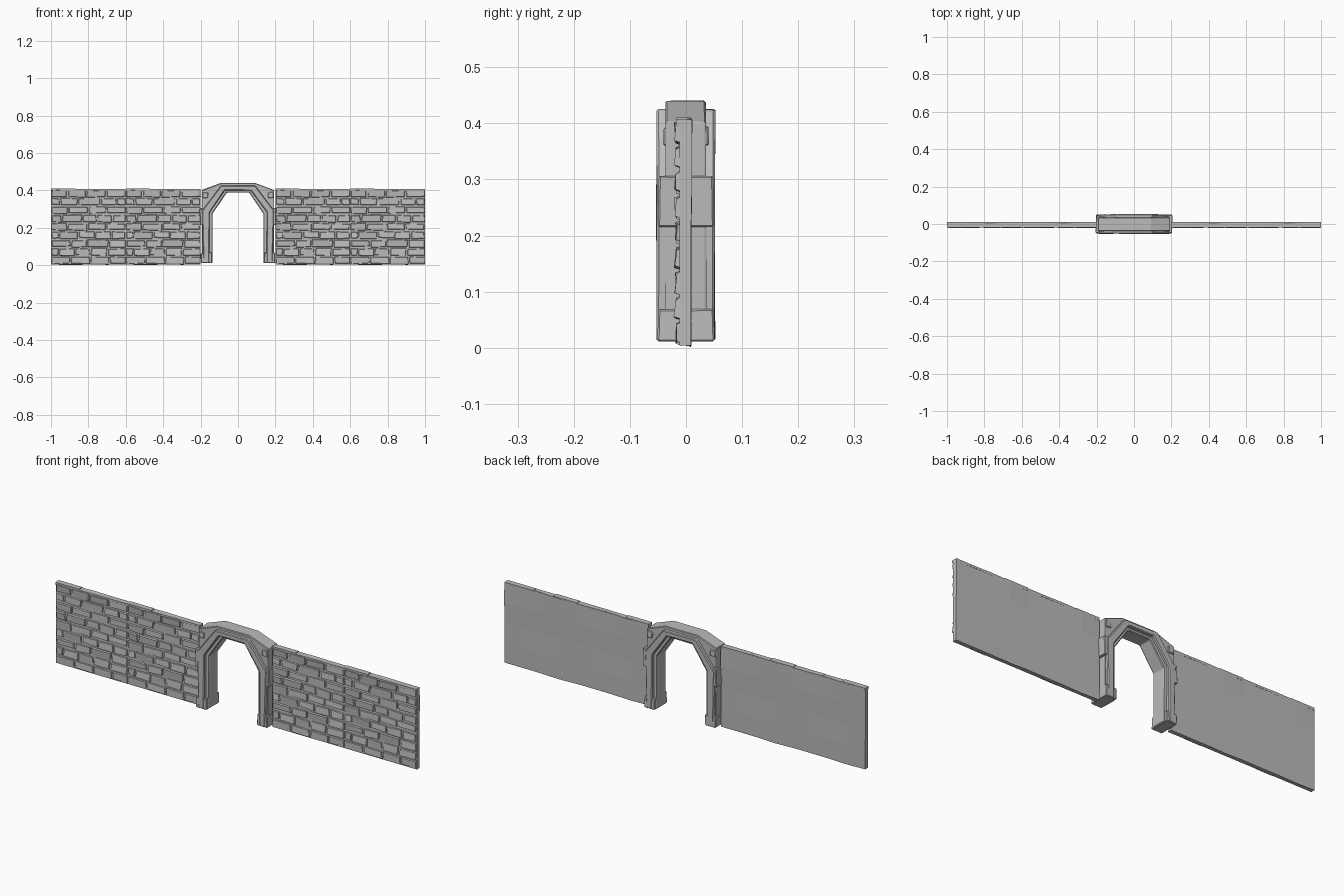
import bpy, bmesh, random
from mathutils import Vector

cube = bpy.data.objects.get("Cube")
if cube:
    bpy.data.objects.remove(cube, do_unlink=True)

random.seed(7)
stone = bpy.data.materials.new("grey stone")
stone.use_nodes = True
grey = (0.5, 0.5, 0.5, 1)
stone.diffuse_color = grey
stone.node_tree.nodes["Principled BSDF"].inputs["Base Color"].default_value = grey


def jit(a):
    return random.uniform(-a, a)


def finish(bm, name):
    bmesh.ops.recalc_face_normals(bm, faces=bm.faces)
    me = bpy.data.meshes.new(name)
    bm.to_mesh(me)
    bm.free()
    me.materials.append(stone)
    return place(me, name)


def place(me, name, x=0):
    ob = bpy.data.objects.new(name, me)
    ob.location.x = x
    bpy.context.collection.objects.link(ob)
    return ob


def loft(bm, a, b):
    """Closed solid between two matching loops."""
    va, vb = ([bm.verts.new(p) for p in loop] for loop in (a, b))
    n = len(a)
    for i in range(n):
        bm.faces.new((va[i], va[(i + 1) % n], vb[(i + 1) % n], vb[i]))
    bm.faces.new(va)
    bm.faces.new(vb)


def brick(bm, x0, x1, z0, z1):
    """Rough block with sloped edges and a slightly tilted face."""
    corners = [(x0, z0, 1, 1), (x1, z0, -1, 1), (x1, z1, -1, -1), (x0, z1, 1, -1)]
    back, front = [], []
    depth, tilt = -0.018 + jit(0.002), jit(0.002)
    for x, z, sx, sz in corners:
        x, z = x + jit(0.003), z + jit(0.003)
        back.append((x, -0.008, z))
        front.append((x + sx * 0.004, depth + tilt * sz + jit(0.001), z + sz * 0.004))
    loft(bm, back, front)


def wall_panel():
    width, top, rows = 0.40, 0.405, 9
    bm = bmesh.new()
    # backing slab with a faintly uneven rear face
    slab = [(-0.2, 0.004), (0.2, 0.004), (0.2, top), (-0.2, top)]
    loft(bm, [(x, -0.012, z) for x, z in slab], [(x, 0.010, z) for x, z in slab])
    bmesh.ops.subdivide_edges(bm, edges=bm.edges[:], cuts=3, use_grid_fill=True)
    for v in bm.verts:
        if v.co.y > 0:
            v.co.y += jit(0.0015)
            if abs(v.co.x) < 0.19:
                v.co.z += jit(0.004)
    # staggered courses
    h = (top - 0.004) / rows
    for r in range(rows):
        z0 = 0.004 + r * h
        cuts = [-width / 2]
        x = cuts[0] + (0.055 if r % 2 else 0.1) + jit(0.015)
        while x < width / 2 - 0.035:
            cuts.append(x)
            x += random.uniform(0.075, 0.125)
        cuts.append(width / 2)
        for a, b in zip(cuts, cuts[1:]):
            drop = random.choice((0, 0, 0.004))
            brick(bm, a + 0.002, b - 0.002, z0 + 0.002 + drop, z0 + h - 0.002)
    # coping stones along the top
    x = -0.2
    for w in (0.13, 0.11, 0.16):
        c = [(x, -0.018), (x + w, -0.018), (x + w, 0.010), (x, 0.010)]
        rise = 0.409 + jit(0.003)
        loft(bm, [(p, q, 0.396) for p, q in c], [(p, q, rise) for p, q in c])
        x += w
    return finish(bm, "wall_panel")


panel = wall_panel()
panel.location.x = -0.8
for n, x in enumerate((-0.4, 0.4, 0.8)):
    place(panel.data, f"wall_panel_{n + 2}", x)


def arch_ring(name, inner, outer, y0, y1, rough=0.0, bevel=0.003):
    """Mirrored arch band; inner and outer list the right half from the floor up."""
    def full(half):
        return half + [(-x, z) for x, z in reversed(half)]
    bm = bmesh.new()
    loops = []
    for (a, c), (b, d) in zip(full(inner), full(outer)):
        pts = [(a, y0, c), (b, y0, d), (b, y1, d), (a, y1, c)]
        loops.append([bm.verts.new(Vector(p) + Vector((jit(rough), jit(rough), jit(rough))))
                      for p in pts])
    for p, q in zip(loops, loops[1:]):
        for i in range(4):
            j = (i + 1) % 4
            bm.faces.new((p[i], p[j], q[j], q[i]))
    bm.faces.new(loops[0])
    bm.faces.new(loops[-1])
    ob = finish(bm, name)
    mod = ob.modifiers.new("worn edges", "BEVEL")
    mod.width = bevel
    mod.segments = 1
    mod.limit_method = "ANGLE"
    return ob


# core of the gateway, including the shoulders beside the arch
arch_ring("arch_core",
          [(0.137, 0.012), (0.137, 0.275), (0.060, 0.388)],
          [(0.193, 0.012), (0.193, 0.402), (0.090, 0.440)], -0.036, 0.036, 0.001)

# raised mouldings on both faces
for side, s in (("front", -1), ("back", 1)):
    arch_ring(side + "_moulding",
              [(0.153, 0.012), (0.153, 0.283), (0.069, 0.401)],
              [(0.186, 0.012), (0.192, 0.292), (0.092, 0.425)],
              s * 0.030, s * 0.052, 0.0015, 0.004)


def block(name, x0, x1, y, z0, z1):
    bm = bmesh.new()
    c = [(x0, -y), (x1, -y), (x1, y), (x0, y)]
    loft(bm, [(p, q, z0) for p, q in c],
         [(p + jit(0.003), q * 0.97, z1 + jit(0.005)) for p, q in c])
    ob = finish(bm, name)
    mod = ob.modifiers.new("worn edges", "BEVEL")
    mod.width = 0.003
    mod.segments = 1


# feet, springing stones and shoulder stones, one of each per side
for side, s in (("right", -1), ("left", 1)):
    block(side + "_foot", s * 0.139, s * 0.198, 0.051, 0.011, 0.065)
    block(side + "_springer", s * 0.172, s * 0.203, 0.050, 0.215, 0.305)
    block(side + "_shoulder_stone", s * 0.160, s * 0.190, 0.041, 0.360, 0.392)
